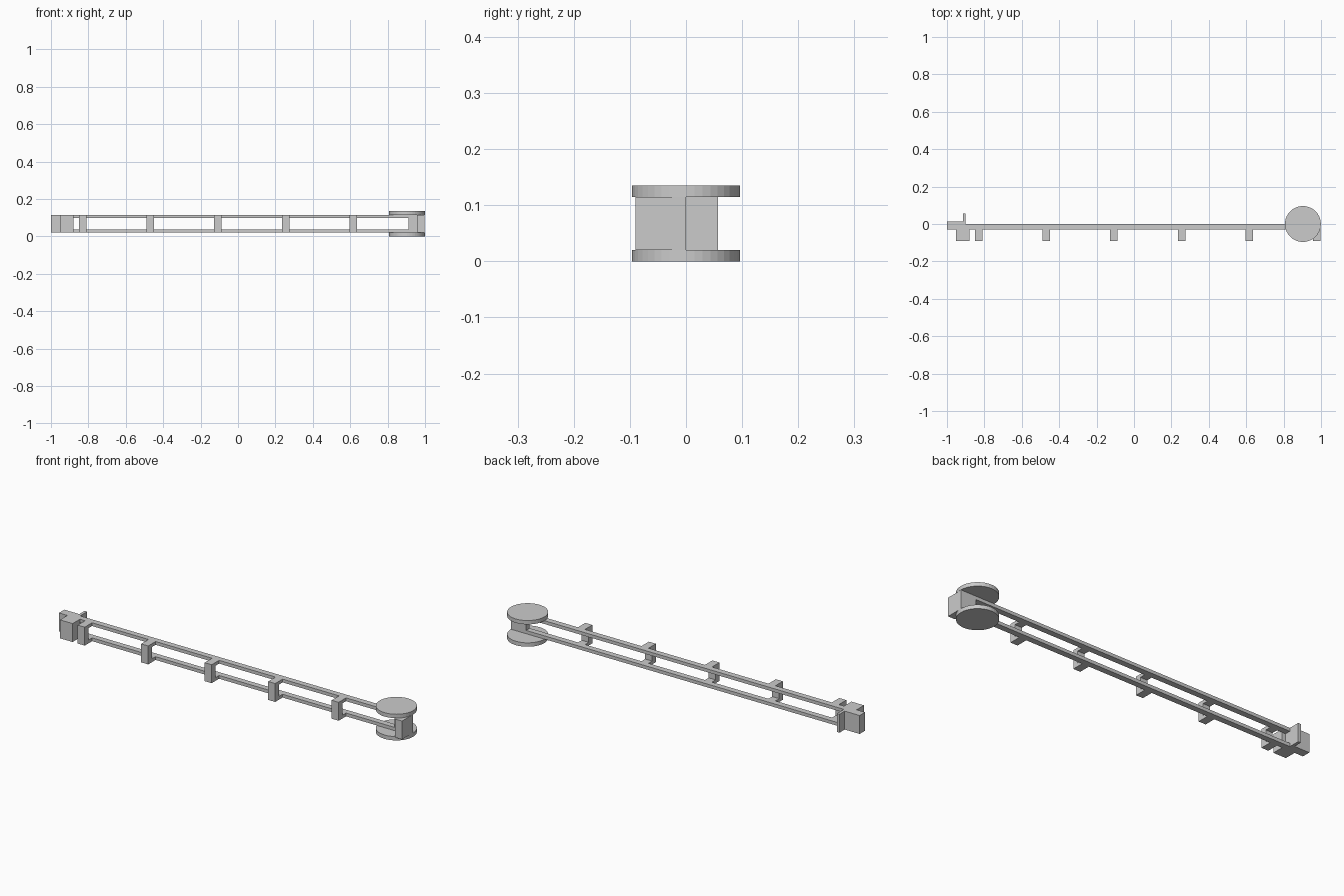
import bpy, bmesh
from mathutils import Matrix

if "Cube" in bpy.data.objects:
    bpy.data.objects.remove(bpy.data.objects["Cube"])

Z0, Z1 = 0.02, 0.115      # height range of the frame between the discs
BAR = 0.017               # rail thickness


def finish(name, bm):
    mesh = bpy.data.meshes.new(name)
    bm.to_mesh(mesh)
    bm.free()
    obj = bpy.data.objects.new(name, mesh)
    bpy.context.collection.objects.link(obj)
    return obj


def box(name, x, y, z=(Z0, Z1)):
    bm = bmesh.new()
    bmesh.ops.create_cube(bm, size=1)
    for v in bm.verts:
        v.co = [r[0] + (c + 0.5) * (r[1] - r[0]) for c, r in zip(v.co, (x, y, z))]
    return finish(name, bm)


def disc(name, z):
    bm = bmesh.new()
    bmesh.ops.create_cone(bm, cap_ends=True, segments=40, radius1=0.096,
                          radius2=0.096, depth=0.02,
                          matrix=Matrix.Translation((0.903, 0, z)))
    return finish(name, bm)


def bracket(name, x, w=0.04):
    # C-shaped profile in the YZ plane, open toward the rails
    prof = [(-0.03, Z0), (-0.09, Z0), (-0.09, Z1), (-0.03, Z1),
            (-0.03, Z1 - BAR), (-0.06, Z1 - BAR), (-0.06, Z0 + BAR), (-0.03, Z0 + BAR)]
    bm = bmesh.new()
    face = bm.faces.new([bm.verts.new((x - w / 2, y, z)) for y, z in prof])
    ext = bmesh.ops.extrude_face_region(bm, geom=[face])
    verts = [g for g in ext["geom"] if isinstance(g, bmesh.types.BMVert)]
    bmesh.ops.translate(bm, verts=verts, vec=(w, 0, 0))
    bmesh.ops.recalc_face_normals(bm, faces=bm.faces)
    return finish(name, bm)


# End discs
disc("lower_disc", 0.01)
disc("upper_disc", 0.125)

# Two long rails
box("lower_rail", (-0.9, 0.912), (-0.03, 0), (Z0, Z0 + BAR))
box("upper_rail", (-0.9, 0.912), (-0.03, 0), (Z1 - BAR, Z1))

# Solid plate and post between the discs
box("end_plate", (0.912, 0.998), (-0.03, 0))
box("end_post", (0.958, 0.998), (-0.09, -0.03))

# Evenly spaced brackets
for i in range(5):
    bracket(f"bracket_{i + 1}", -0.831 + 0.362 * i)

# Latch end
box("latch_block", (-1.0, -0.9), (-0.03, 0.014))
box("latch_front_block", (-0.952, -0.88), (-0.09, -0.03))
box("latch_tab", (-0.915, -0.9), (0.014, 0.057))
